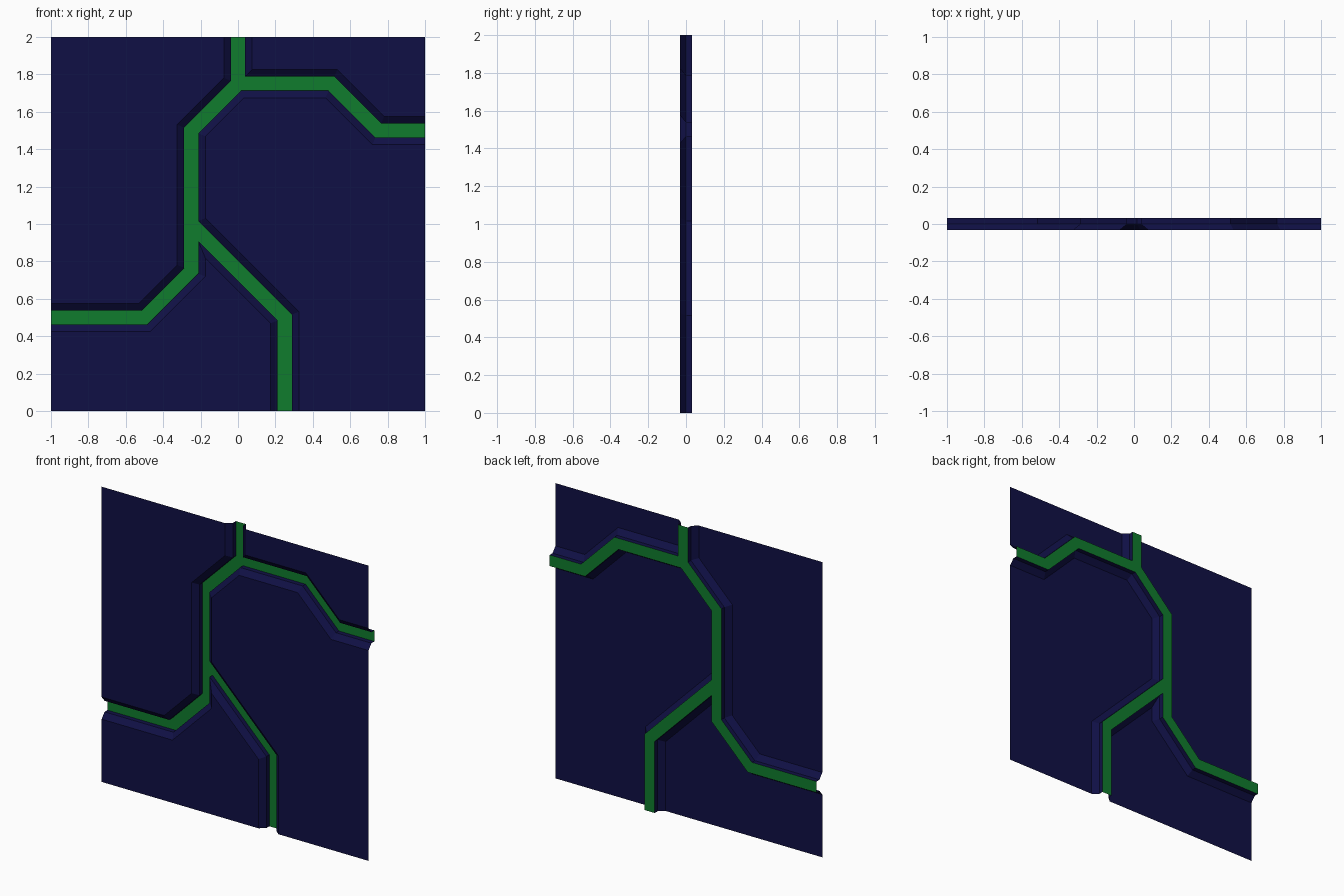
import bpy, bmesh
from mathutils import Vector

if "Cube" in bpy.data.objects:
    bpy.data.objects.remove(bpy.data.objects["Cube"])

FRONT, MID, BACK = -0.03125, 0.0, 0.03125   # sheet depth levels
TRACE, GROOVE = 0.0375, 0.075               # half widths of trace and groove mouth

# Centre lines bordering each flat area (area on the right-hand side) plus its outer corner
REGIONS = [
    ([(0, 2), (0, 1.75), (-.25, 1.5), (-.25, 1), (-.25, .75), (-.5, .5), (-1, .5)], (-1, 2)),
    ([(1, 1.5), (.75, 1.5), (.5, 1.75), (0, 1.75), (0, 2)], (1, 2)),
    ([(.25, 0), (.25, .5), (-.25, 1), (-.25, 1.5), (0, 1.75), (.5, 1.75), (.75, 1.5), (1, 1.5)], (1, 0)),
    ([(-1, .5), (-.5, .5), (-.25, .75), (-.25, 1), (.25, .5), (.25, 0)], (-1, 0)),
]


def offset(path, dist, y):
    """Mitred parallel of a path, moved to its right, placed at depth y."""
    pts = [Vector(p) for p in path]
    normals = []
    for a, b in zip(pts, pts[1:]):
        d = (b - a).normalized()
        normals.append(Vector((d.y, -d.x)))
    out = []
    for i, p in enumerate(pts):
        n1, n2 = normals[max(i - 1, 0)], normals[min(i, len(normals) - 1)]
        q = p + (n1 + n2) * (dist / (1 + n1.dot(n2)))
        out.append(Vector((q.x, y, q.y)))
    return out


def strip(bm, a, b):
    """Row of quads between two matching lines."""
    va, vb = [bm.verts.new(p) for p in a], [bm.verts.new(p) for p in b]
    for i in range(len(a) - 1):
        bm.faces.new((va[i], vb[i], vb[i + 1], va[i + 1]))


def finish(bm, name, color):
    bmesh.ops.remove_doubles(bm, verts=bm.verts, dist=1e-4)
    bmesh.ops.triangulate(bm, faces=[f for f in bm.faces if len(f.verts) > 4])
    mesh = bpy.data.meshes.new(name)
    bm.to_mesh(mesh)
    bm.free()
    mat = bpy.data.materials.new(name + "_color")
    mat.diffuse_color = color
    mat.use_nodes = True
    mat.node_tree.nodes["Principled BSDF"].inputs["Base Color"].default_value = mat.diffuse_color
    mesh.materials.append(mat)
    bpy.context.collection.objects.link(bpy.data.objects.new(name, mesh))


panel, trace = bmesh.new(), bmesh.new()
for path, corner in REGIONS:
    mouth = offset(path, GROOVE, FRONT)
    step = offset(path, TRACE, MID)
    floor = offset(path, TRACE, BACK)
    # Flat area of the panel
    outline = mouth + [Vector((corner[0], FRONT, corner[1]))]
    panel.faces.new([panel.verts.new(p) for p in reversed(outline)])
    # Groove: sloped lip, then straight wall
    strip(panel, step, mouth)
    strip(panel, floor, step)
    # Half of the green groove floor
    strip(trace, offset(path, 0, BACK), floor)

finish(panel, "grooved_panel", (0.005, 0.005, 0.06, 1))
finish(trace, "green_trace", (0.005, 0.2, 0.027, 1))
